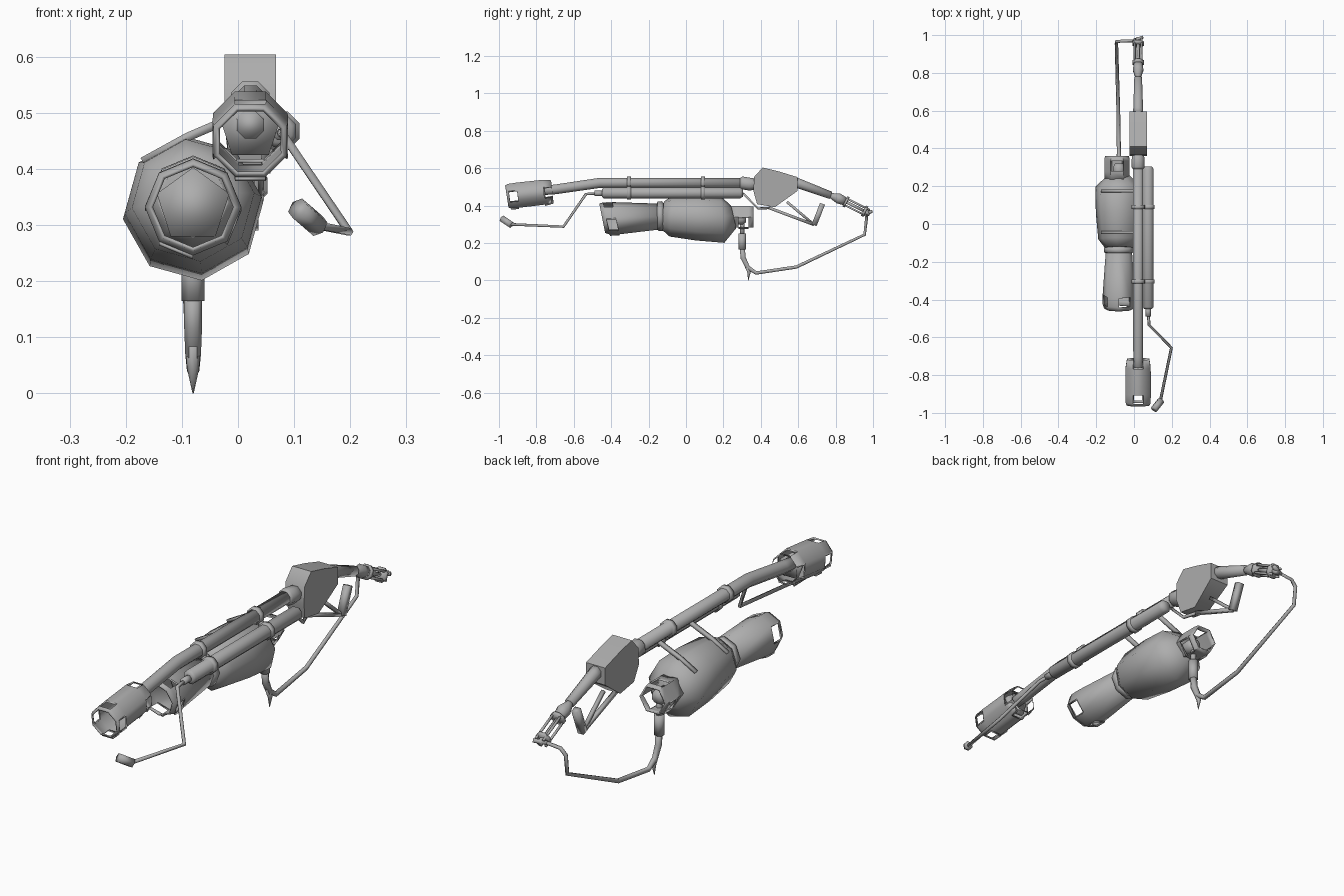
import bpy, bmesh
from math import radians, cos, sin
from mathutils import Vector

cube = bpy.data.objects.get("Cube")
if cube:
    bpy.data.objects.remove(cube, do_unlink=True)

metal = bpy.data.materials.new("plain grey metal")
metal.use_nodes = True
GREY = (0.42, 0.42, 0.42, 1)
metal.diffuse_color = GREY
metal.node_tree.nodes["Principled BSDF"].inputs["Base Color"].default_value = GREY


def finish(bm, name, angle=48):
    """Turn a bmesh into an object, smooth with sharp edges kept."""
    for f in bm.faces:
        f.smooth = True
    for e in bm.edges:
        e.smooth = e.calc_face_angle(0) < radians(angle)
    mesh = bpy.data.meshes.new(name)
    bm.to_mesh(mesh)
    bm.free()
    mesh.materials.append(metal)
    ob = bpy.data.objects.new(name, mesh)
    bpy.context.collection.objects.link(ob)
    return ob


def loft(bm, pts, radii, sides, phase=0.0, caps=True):
    """Sweep a polygon along a path, with one radius for each point."""
    pts = [Vector(p) for p in pts]
    if not isinstance(radii, (list, tuple)):
        radii = [radii] * len(pts)
    segs = [(b - a).normalized() for a, b in zip(pts, pts[1:])]
    tans = [segs[0]] + [(a + b).normalized() for a, b in zip(segs, segs[1:])] + [segs[-1]]
    u = Vector((1, 0, 0)) if abs(tans[0].x) < 0.9 else Vector((0, 0, 1))
    rings, prev = [], tans[0]
    for p, t, r in zip(pts, tans, radii):
        u = prev.rotation_difference(t) @ u
        u = (u - t * u.dot(t)).normalized()
        v, prev = u.cross(t), t
        angles = [radians(phase + 360 * i / sides) for i in range(sides)]
        rings.append([bm.verts.new(p + r * (cos(a) * u + sin(a) * v)) for a in angles])
    bands = []
    for a, b in zip(rings, rings[1:]):
        bands.append([bm.faces.new((a[i], b[i], b[(i + 1) % sides], a[(i + 1) % sides]))
                      for i in range(sides)])
    if caps:
        bm.faces.new(rings[0])
        bm.faces.new(rings[-1][::-1])
    return rings, bands


def tube(name, pts, radii, sides=8, phase=22.5, angle=48):
    bm = bmesh.new()
    loft(bm, pts, radii, sides, phase)
    return finish(bm, name, angle)


def sleeve(name, pts, radii, sides, phase, slot_bands, tilt=0.0):
    """Open hollow sleeve with a slot in every second face of some bands."""
    bm = bmesh.new()
    rings, bands = loft(bm, pts, radii, sides, phase, caps=False)
    for ring, p in zip(rings[:3], pts):
        for v in ring:
            v.co.y -= tilt * (v.co.z - p[2])
    slots = [f for b in slot_bands for f in bands[b][1::2]]
    bmesh.ops.inset_individual(bm, faces=slots, thickness=0.007)
    bmesh.ops.delete(bm, geom=slots, context='FACES')
    ob = finish(bm, name)
    mod = ob.modifiers.new("wall", 'SOLIDIFY')
    mod.thickness = 0.007
    mod.offset = -1
    return ob


BX = 0.022   # barrel line
TX = 0.075   # side tube line
KX = -0.08   # tank line

# Muzzle shroud and its back wall
sleeve("muzzle_shroud",
       [(BX, -0.958, 0.449), (BX, -0.945, 0.451), (BX, -0.9, 0.456),
        (BX, -0.76, 0.472), (BX, -0.715, 0.477)],
       [0.065, 0.071, 0.073, 0.072, 0.064], 8, 22.5, [1, 3])
tube("muzzle_back_wall", [(BX, -0.77, 0.47), (BX, -0.755, 0.472)], 0.056, 5, 90)

# Main barrel with a bend, and the collar into the receiver
tube("barrel", [(BX, -0.8, 0.478), (BX, -0.7, 0.487), (BX, -0.46, 0.522), (BX, 0.32, 0.522)],
     [0.026, 0.028, 0.029, 0.029])
tube("barrel_collar", [(BX, 0.29, 0.522), (BX, 0.30, 0.522), (BX, 0.34, 0.515), (BX, 0.39, 0.515)],
     [0.029, 0.037, 0.037, 0.03])

# Side gas tube and the pilot rod that bends forward from it
tube("side_tube", [(TX, -0.45, 0.468), (TX, -0.44, 0.468), (TX, 0.29, 0.468), (TX, 0.305, 0.468)],
     [0.022, 0.031, 0.031, 0.022])
tube("side_tube_nipple", [(TX, -0.49, 0.466), (TX, -0.44, 0.466)], 0.015)
tube("pilot_rod", [(TX, -0.47, 0.466), (0.08, -0.535, 0.462), (0.198, -0.655, 0.288),
                   (0.14, -0.935, 0.3)], 0.008, 6, 0)
tube("pilot_nozzle", [(0.143, -0.935, 0.298), (0.106, -0.982, 0.33)], 0.02, 6, 0)

# Clamps joining barrel and side tube
for n, y in enumerate((-0.305, 0.09), 1):
    for part, x, z in (("barrel", BX, 0.522), ("side", TX, 0.468)):
        tube(f"{part}_clamp_{n}", [(x, y - 0.011, z), (x, y + 0.011, z)], 0.037)
    tube(f"clamp_link_{n}", [(BX, y, 0.522), (TX, y, 0.468)], 0.014, 4, 45)

# Straps holding the tank to the barrel
for n, y in enumerate((-0.045, 0.175), 1):
    tube(f"tank_strap_{n}", [(BX, y, 0.505), (-0.09, y, 0.457), (-0.17, y, 0.413)], 0.011, 4, 45)

# Fuel tank
tube("fuel_tank", [(KX, -0.125, 0.348), (KX, -0.08, 0.344), (KX, 0.06, 0.336),
                   (KX, 0.195, 0.326), (KX, 0.255, 0.34)],
     [0.075, 0.11, 0.123, 0.126, 0.062], 8, 7, 40)
tube("tank_collar", [(KX, -0.155, 0.343), (KX, -0.15, 0.343), (KX, -0.125, 0.345), (KX, -0.12, 0.345)],
     [0.066, 0.079, 0.079, 0.066], 8, 0)

# Open canister in front of the tank
sleeve("front_canister",
       [(KX, -0.448, 0.332), (KX, -0.425, 0.332), (KX, -0.375, 0.333), (KX, -0.14, 0.342)],
       [0.078, 0.086, 0.086, 0.069], 8, 0, [1], 0.2)
tube("canister_back_wall", [(KX, -0.27, 0.335), (KX, -0.255, 0.335)], 0.068, 5, 90)

# Slotted guard and valve behind the tank
sleeve("valve_guard", [(KX - 0.01, 0.235, 0.34), (KX - 0.01, 0.28, 0.34),
                       (KX - 0.01, 0.335, 0.34), (KX - 0.01, 0.36, 0.34)],
       [0.066, 0.067, 0.067, 0.064], 6, 0, [1])
tube("valve_core", [(KX, 0.24, 0.33), (KX, 0.3, 0.33), (KX, 0.32, 0.33)], [0.03, 0.034, 0.022])
tube("valve_stem", [(KX, 0.3, 0.33), (KX, 0.3, 0.24)], 0.013)
tube("valve_fitting", [(KX, 0.3, 0.252), (KX, 0.3, 0.165)], 0.022)

# Hose from the valve to the tail end, and the drain spike
tube("hose", [(KX, 0.3, 0.18), (KX, 0.306, 0.12), (KX, 0.33, 0.07), (KX, 0.375, 0.04),
              (-0.083, 0.59, 0.072), (-0.093, 0.955, 0.245), (-0.093, 0.965, 0.33),
              (-0.07, 0.968, 0.356), (0.02, 0.97, 0.365)],
     [0.016, 0.016, 0.014, 0.011, 0.01, 0.009, 0.009, 0.008, 0.008], 6, 0)
tube("drain_spike", [(KX, 0.32, 0.09), (KX, 0.337, 0.045), (KX, 0.333, 0.0)],
     [0.014, 0.011, 0.001], 6, 0)

# Receiver body, a side profile given width with a narrowed underside
profile = [(0.365, 0.555), (0.41, 0.604), (0.5, 0.582), (0.595, 0.553),
           (0.595, 0.478), (0.475, 0.392), (0.38, 0.408), (0.36, 0.48)]
bm = bmesh.new()
sides = []
for s in (-1, 1):
    sides.append([bm.verts.new((BX + s * (0.046 if z > 0.46 else 0.036), y, z)) for y, z in profile])
bm.faces.new(sides[0][::-1])
bm.faces.new(sides[1])
for i in range(len(profile)):
    j = (i + 1) % len(profile)
    bm.faces.new((sides[0][i], sides[0][j], sides[1][j], sides[1][i]))
bmesh.ops.recalc_face_normals(bm, faces=bm.faces)
finish(bm, "receiver")

# Tapering tail tube and flared coupling
tube("tail_tube", [(BX, 0.58, 0.525), (BX, 0.61, 0.516), (BX, 0.775, 0.455)], [0.03, 0.028, 0.022])
tube("tail_coupling", [(BX, 0.77, 0.457), (BX, 0.785, 0.45), (BX, 0.815, 0.439), (BX, 0.85, 0.423)],
     [0.014, 0.019, 0.03, 0.024])

# Tail valve cage: two plates, four rods, a core and a cross pin
start, end = Vector((BX, 0.855, 0.42)), Vector((BX, 0.955, 0.37))
axis = (end - start).normalized()
up = Vector((1, 0, 0)).cross(axis)
for name, p in (("cage_front_plate", start), ("cage_rear_plate", end)):
    tube(name, [p - axis * 0.007, p + axis * 0.007], 0.033, 8)
for n, (sx, sz) in enumerate(((-1, -1), (-1, 1), (1, -1), (1, 1)), 1):
    off = Vector((sx * 0.018, 0, 0)) + up * (sz * 0.018)
    tube(f"cage_rod_{n}", [start + off, end + off + axis * 0.022], 0.006, 6, 0)
tube("cage_core", [start, end], 0.009, 6, 0)
tube("tail_plug", [end, end + axis * 0.032], 0.014, 6, 0)
tube("tail_pin", [(-0.005, 0.968, 0.362), (0.048, 0.99, 0.368)], 0.01, 6, 0)

# Trigger linkage and triangular grip frame under the receiver
tube("trigger_lever", [(0.05, 0.305, 0.465), (0.045, 0.385, 0.385), (BX, 0.45, 0.388)], 0.008, 4, 45)
tube("grip_lower_bar", [(BX, 0.44, 0.39), (BX, 0.685, 0.298)], 0.011, 4, 45)
tube("grip_inner_bar", [(BX, 0.54, 0.42), (BX, 0.68, 0.302)], 0.01, 4, 45)
tube("grip_rear_bar", [(BX, 0.685, 0.296), (BX, 0.73, 0.41)], 0.02, 4, 45)
